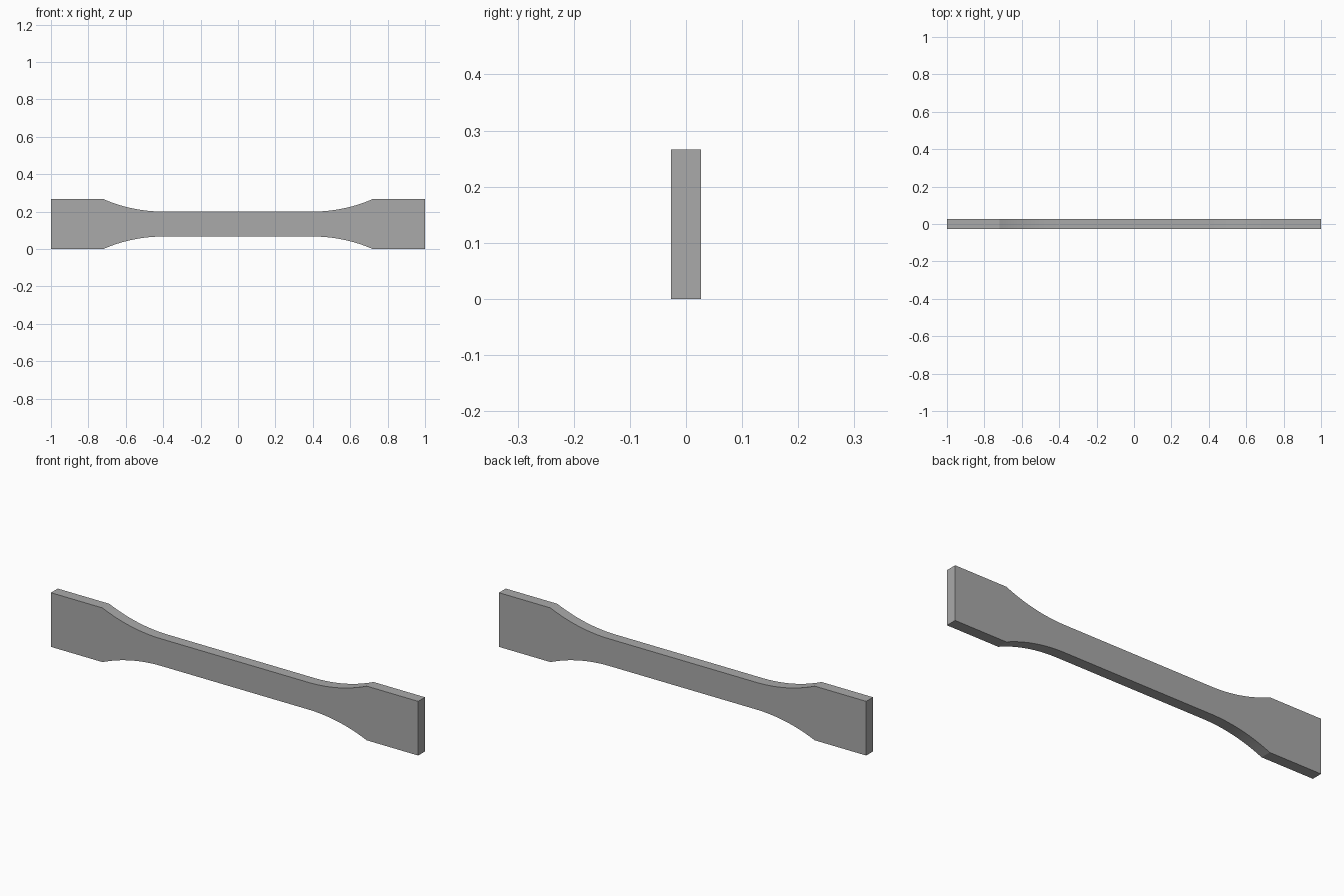
import bpy, bmesh, math

# Remove the default cube
cube = bpy.data.objects.get("Cube")
if cube:
    bpy.data.objects.remove(cube, do_unlink=True)

HALF_LENGTH = 1.0
HALF_GAUGE = 0.4      # half length of the straight narrow section
GRIP = 0.1333         # half height of the end tabs
NECK = 0.0667         # half height of the narrow section
THICK = 0.0533
RADIUS = 0.8          # fillet between neck and tabs
STEPS = 16

# Plain grey material
grey = bpy.data.materials.new("plain_grey")
grey.use_nodes = True
colour = (0.4, 0.4, 0.4, 1.0)
grey.diffuse_color = colour
grey.node_tree.nodes["Principled BSDF"].inputs["Base Color"].default_value = colour

# Upper right quarter of the outline: tangent arc, then the tab
sweep = math.acos(1 - (GRIP - NECK) / RADIUS)
quarter = []
for i in range(STEPS + 1):
    a = sweep * i / STEPS
    quarter.append((HALF_GAUGE + RADIUS * math.sin(a),
                    NECK + RADIUS * (1 - math.cos(a))))
quarter.append((HALF_LENGTH, GRIP))

# Mirror the quarter into a closed outline
upper = [(-x, z) for x, z in reversed(quarter)] + quarter
outline = upper + [(x, -z) for x, z in reversed(upper)]

# Extrude the outline through the thickness
bm = bmesh.new()
face = bm.faces.new([bm.verts.new((x, -THICK / 2, z + GRIP)) for x, z in outline])
result = bmesh.ops.extrude_face_region(bm, geom=[face], use_keep_orig=True)
new_verts = [v for v in result["geom"] if isinstance(v, bmesh.types.BMVert)]
bmesh.ops.translate(bm, verts=new_verts, vec=(0, THICK, 0))
bmesh.ops.recalc_face_normals(bm, faces=bm.faces)

mesh = bpy.data.meshes.new("tensile_test_bar")
bm.to_mesh(mesh)
bm.free()
mesh.materials.append(grey)
bar = bpy.data.objects.new("tensile_test_bar", mesh)
bpy.context.collection.objects.link(bar)

# Smooth the fillets, keep the rims sharp
bpy.ops.object.select_all(action="DESELECT")
bar.select_set(True)
bpy.context.view_layer.objects.active = bar
bpy.ops.object.shade_smooth_by_angle(angle=math.radians(15))
